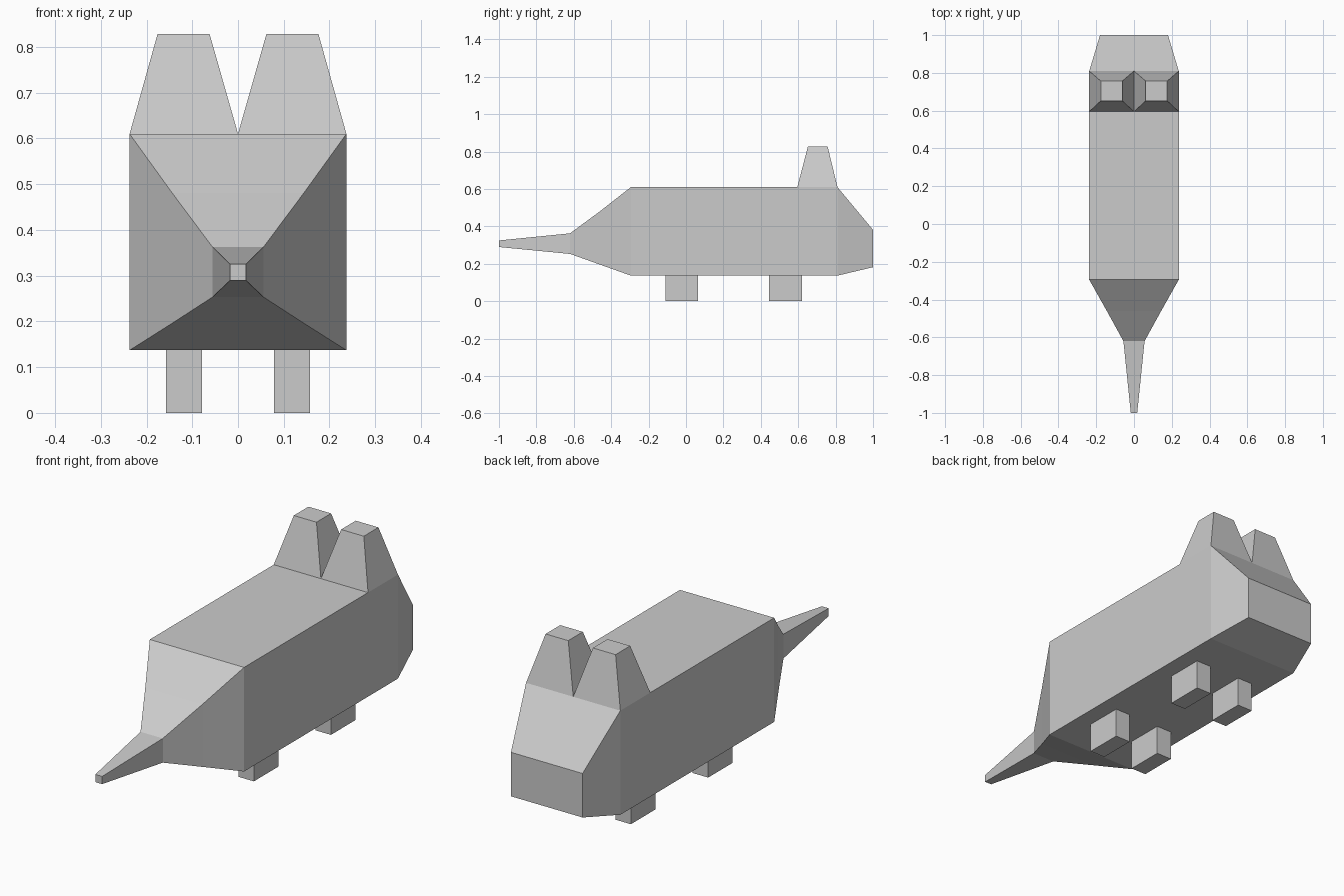
import bpy
import bmesh

if "Cube" in bpy.data.objects:
    bpy.data.objects.remove(bpy.data.objects["Cube"])


def loft(name, rings, mirror=False):
    """Skin a series of four-sided rings, closing both ends."""
    bm = bmesh.new()
    loops = [[bm.verts.new(p) for p in ring] for ring in rings]
    for a, b in zip(loops, loops[1:]):
        for i in range(4):
            j = (i + 1) % 4
            bm.faces.new((a[i], a[j], b[j], b[i]))
    bm.faces.new(loops[0])
    bm.faces.new(loops[-1])
    bmesh.ops.recalc_face_normals(bm, faces=bm.faces[:])
    mesh = bpy.data.meshes.new(name)
    bm.to_mesh(mesh)
    bm.free()
    obj = bpy.data.objects.new(name, mesh)
    bpy.context.collection.objects.link(obj)
    if mirror:
        mod = obj.modifiers.new("Mirror", 'MIRROR')
        mod.use_mirror_merge = False
    return obj


def upright(y, half, low, high):
    """Rectangle facing along y, centred on x."""
    return [(-half, y, low), (half, y, low), (half, y, high), (-half, y, high)]


def level(z, x0, x1, y0, y1):
    """Horizontal rectangle at height z."""
    return [(x0, y0, z), (x1, y0, z), (x1, y1, z), (x0, y1, z)]


# Body with tapering pointed end and blunt end: y, half width, bottom, top
sections = [
    (-1.0, 0.017, 0.290, 0.325),
    (-0.62, 0.056, 0.253, 0.363),
    (-0.46, 0.144, 0.196, 0.481),
    (-0.295, 0.237, 0.137, 0.61),
    (0.595, 0.237, 0.137, 0.61),
    (0.81, 0.237, 0.137, 0.61),
    (1.0, 0.18, 0.182, 0.382),
]
loft("body", [upright(*s) for s in sections])

# Pair of tapered ears
loft("ears", [level(0.61, 0.0, 0.237, 0.595, 0.81),
              level(0.828, 0.062, 0.176, 0.652, 0.757)], mirror=True)

# Two pairs of short legs
for name, y0, y1 in (("front_legs", -0.11, 0.065), ("back_legs", 0.443, 0.62)):
    loft(name, [level(z, 0.079, 0.157, y0, y1) for z in (0.0, 0.137)], mirror=True)
